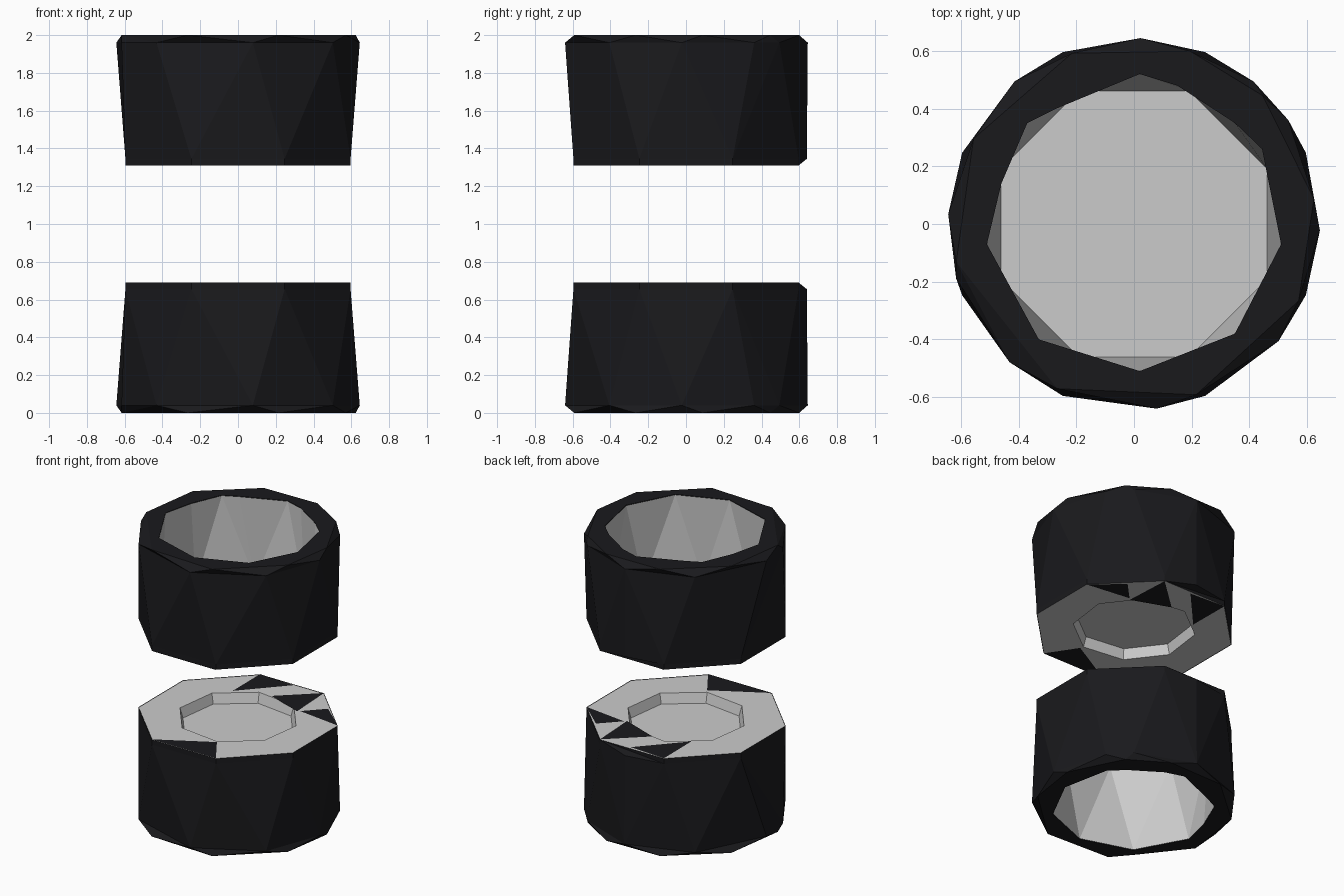
import bpy
import bmesh
from math import atan2, cos, sin, radians, tau, hypot

if "Cube" in bpy.data.objects:
    bpy.data.objects.remove(bpy.data.objects["Cube"])


def ring(z, r, degs):
    """Polygon as (angle, radius, z) points in rising angle order."""
    return [(radians(d % 360), r, z) for d in sorted(degs, key=lambda a: a % 360)]


def from_xy(z, pts):
    return sorted((atan2(y, x) % tau, hypot(x, y), z) for x, y in pts)


def shell(bm, rings, cap_first=False, cap_last=False):
    """Join successive polygons with triangles, even if side counts differ."""
    loops = [[bm.verts.new((r * cos(a), r * sin(a), z - 1)) for a, r, z in ri] for ri in rings]
    for (ra, la), (rb, lb) in zip(zip(rings, loops), zip(rings[1:], loops[1:])):
        n, m, i, j = len(la), len(lb), 0, 0
        while i < n or j < m:
            na = ra[i + 1][0] if i + 1 < n else ra[0][0] + tau
            nb = rb[j + 1][0] if j + 1 < m else rb[0][0] + tau
            if j < m and (i >= n or nb <= na):
                bm.faces.new((lb[j], lb[(j + 1) % m], la[i % n]))
                j += 1
            else:
                bm.faces.new((la[(i + 1) % n], la[i], lb[j % m]))
                i += 1
    if cap_first:
        bm.faces.new(loops[0])
    if cap_last:
        bm.faces.new(loops[-1][::-1])


def finish(name, bm, mat=None):
    me = bpy.data.meshes.new(name)
    bm.to_mesh(me)
    bm.free()
    ob = bpy.data.objects.new(name, me)
    bpy.context.collection.objects.link(ob)
    ob.location.z = 1
    if mat:
        me.materials.append(mat)
    # the upper wheel mirrors the lower one
    mod = ob.modifiers.new("Mirror", 'MIRROR')
    mod.use_axis = (False, False, True)
    mod.use_mirror_merge = False


black = bpy.data.materials.new("rubber")
black.diffuse_color = (0.01, 0.01, 0.012, 1)
black.use_nodes = True
black.node_tree.nodes["Principled BSDF"].inputs["Base Color"].default_value = black.diffuse_color

octagon = [22.5 + 45 * k for k in range(8)]
mouth = [(0.02, 0.52), (0.15, 0.48), (0.35, 0.35), (0.44, 0.28), (0.51, -0.07), (0.35, -0.38),
         (0.02, -0.51), (-0.33, -0.4), (-0.51, -0.07), (-0.46, 0.14), (-0.37, 0.35), (-0.27, 0.4)]

# tyre: tapered tread, bevel and outer side wall
bm = bmesh.new()
shoulder = sorted(ring(0.655, 0.645, octagon) + ring(0.655, 0.64, [88]))
shell(bm, [ring(0.69, 0.645, octagon),
           shoulder,
           ring(0.04, 0.645, [358, 34, 50, 88, 130, 177, 197, 228, 277, 321]),
           ring(0.0, 0.63, [8, 45, 72, 110, 152, 192, 245, 290, 335]),
           from_xy(0.0, mouth)])
# black wedges of tyre showing on the inner side
for pts in ([(0.645, 112.5), (0.38, 130), (0.58, 88)],
            [(0.645, 67.5), (0.37, 90), (0.38, 46)],
            [(0.645, 22.5), (0.58, 46), (0.4, 46)],
            [(0.645, 247.5), (0.645, 292.5), (0.41, 286)]):
    tri = bm.faces.new([bm.verts.new((r * cos(radians(a)), r * sin(radians(a)), -0.308))
                        for r, a in pts])
    tri.normal_update()
    if tri.normal.z < 0:
        tri.normal_flip()
finish("tyres", bm, black)

# rim: recessed hub plate on the inner side, deep dish on the outer side
bm = bmesh.new()
hub = [15 + 45 * k for k in range(8)]
shell(bm, [ring(0.62, 0.37, hub), ring(0.688, 0.39, hub), ring(0.688, 0.643, octagon)],
      cap_first=True)
shell(bm, [from_xy(0.002, mouth), ring(0.58, 0.5, octagon)], cap_last=True)
finish("wheel_rims", bm)
